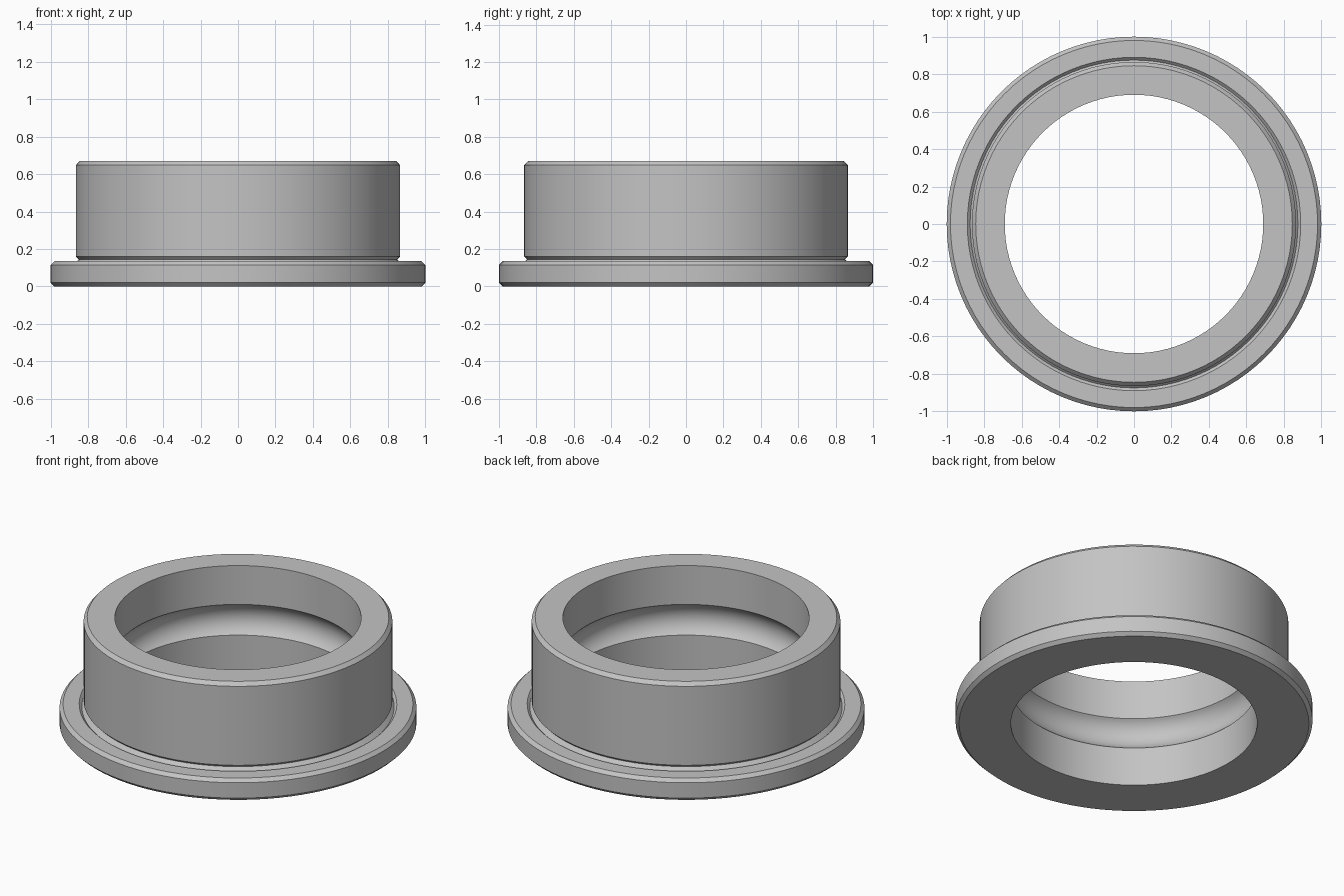
import bpy, bmesh, math

default = bpy.data.objects.get("Cube")
if default:
    bpy.data.objects.remove(default, do_unlink=True)

SEGMENTS = 96
HEIGHT = 0.67
BORE = 0.69
BODY = 0.865

steel = bpy.data.materials.new("brushed_steel")
steel.use_nodes = True
color = (0.55, 0.55, 0.55, 1)
steel.diffuse_color = color
steel.node_tree.nodes["Principled BSDF"].inputs["Base Color"].default_value = color


def lathe(name, profile, material):
    """Revolve a closed (radius, height) profile around z."""
    bm = bmesh.new()
    rings = []
    for i in range(SEGMENTS):
        a = math.tau * i / SEGMENTS
        rings.append([bm.verts.new((r * math.cos(a), r * math.sin(a), z)) for r, z in profile])
    n = len(profile)
    for i, ring in enumerate(rings):
        after = rings[(i + 1) % SEGMENTS]
        for j in range(n):
            k = (j + 1) % n
            bm.faces.new((ring[j], after[j], after[k], ring[k]))
    bmesh.ops.recalc_face_normals(bm, faces=bm.faces)
    mesh = bpy.data.meshes.new(name)
    bm.to_mesh(mesh)
    bm.free()
    mesh.materials.append(material)
    obj = bpy.data.objects.new(name, mesh)
    bpy.context.collection.objects.link(obj)
    return obj


# Chamfered flange, corner relief cut and chamfered body
outside = [
    (BORE, 0), (0.98, 0), (1.0, 0.02), (1.0, 0.115), (0.98, 0.135),
    (0.89, 0.135), (0.875, 0.12), (0.85, 0.145), (BODY, 0.16),
    (BODY, HEIGHT - 0.022), (0.845, HEIGHT), (BORE, HEIGHT),
]

# Rounded ball track halfway up the bore
track_radius, half_width, steps = 0.12, 0.095, 16
half_angle = math.asin(half_width / track_radius)
center = BORE - track_radius * math.cos(half_angle)
track = []
for s in range(steps + 1):
    t = half_angle * (1 - 2 * s / steps)
    track.append((center + track_radius * math.cos(t), HEIGHT / 2 + track_radius * math.sin(t)))

ring = lathe("flanged_outer_ring", outside + track, steel)

# Smooth the round surfaces and keep chamfers crisp
bpy.ops.object.select_all(action="DESELECT")
ring.select_set(True)
bpy.context.view_layer.objects.active = ring
bpy.ops.object.shade_smooth_by_angle(angle=math.radians(30))
